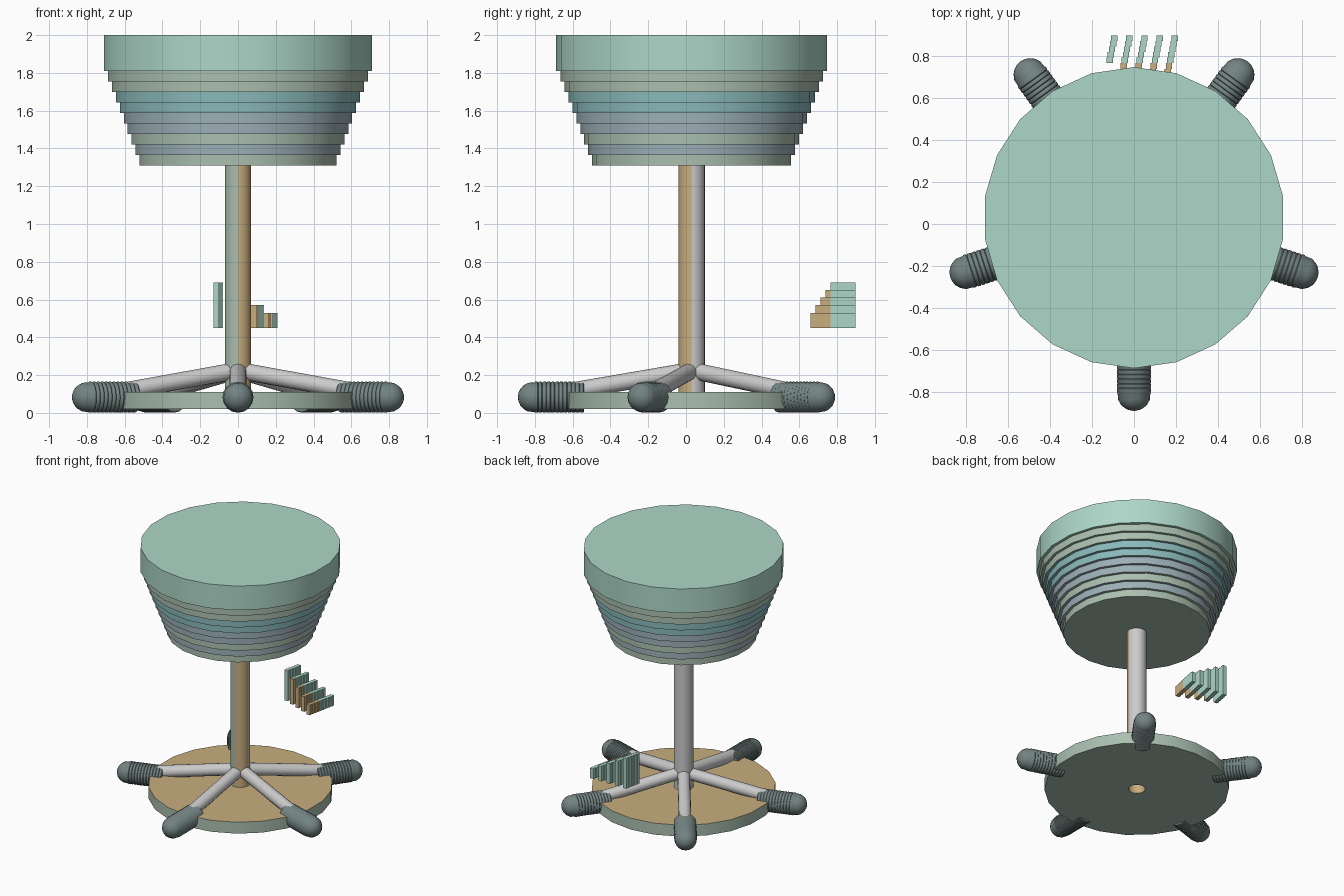
import bpy, bmesh, math
from mathutils import Matrix, Vector

if "Cube" in bpy.data.objects:
    bpy.data.objects.remove(bpy.data.objects["Cube"])

CY = 0.03  # stool axis sits slightly forward of the panel cluster


def material(name, rgb):
    m = bpy.data.materials.new(name)
    m.diffuse_color = (*rgb, 1)
    m.use_nodes = True
    m.node_tree.nodes["Principled BSDF"].inputs["Base Color"].default_value = m.diffuse_color
    return m


MINT = material("mint", (0.42, 0.68, 0.58))
TEAL = material("teal", (0.25, 0.48, 0.49))
SLATE = material("slate_blue", (0.33, 0.43, 0.47))
SAGE = material("sage", (0.40, 0.52, 0.43))
GOLD = material("gold", (0.58, 0.42, 0.21))
RUBBER = material("dark_rubber", (0.17, 0.23, 0.225))
METAL = material("metal", (0.60, 0.59, 0.60))


def finish(name, bm, mats, matrix=Matrix(), smooth=True):
    bmesh.ops.recalc_face_normals(bm, faces=bm.faces)
    me = bpy.data.meshes.new(name)
    bm.to_mesh(me)
    bm.free()
    for m in mats:
        me.materials.append(m)
    ob = bpy.data.objects.new(name, me)
    ob.matrix_world = matrix
    bpy.context.collection.objects.link(ob)
    if smooth:
        bpy.ops.object.select_all(action='DESELECT')
        bpy.context.view_layer.objects.active = ob
        ob.select_set(True)
        bpy.ops.object.shade_smooth_by_angle(angle=math.radians(35))
    return ob


def lathe(profile, sides, mat_of=lambda face: 0, closed=False):
    """Revolve (radius, height) points about z; open ends get flat caps."""
    bm = bmesh.new()
    rings = [[bm.verts.new((r * math.sin(2 * math.pi * k / sides),
                            r * math.cos(2 * math.pi * k / sides), z))
              for k in range(sides)] for r, z in profile]
    pairs = list(zip(rings, rings[1:]))
    if closed:
        pairs.append((rings[-1], rings[0]))
    else:
        bm.faces.new(rings[0])
        bm.faces.new(rings[-1])
    for a, b in pairs:
        for k in range(sides):
            j = (k + 1) % sides
            bm.faces.new((a[k], a[j], b[j], b[k]))
    bmesh.ops.recalc_face_normals(bm, faces=bm.faces)
    for f in bm.faces:
        f.material_index = mat_of(f)
    return bm


centre = Matrix.Translation((0, CY, 0))

# Seat: nine thin stepped layers under one thick cushion
steps = 9
dz = 0.5 / steps
profile = []
for i in range(steps):
    r = 0.527 + 0.0209 * i
    profile += [(r, 1.31 + dz * i), (r, 1.31 + dz * (i + 1))]
profile += [(0.717, 1.81), (0.717, 2.0)]
bands = [3, 2, 3, 2, 2, 1, 1, 3, 3]  # layer colours, bottom to top


def seat_colour(f):
    z = f.calc_center_median().z
    if abs(f.normal.z) > 0.5 and z < 1.32:
        return 3
    return 0 if z > 1.80 else bands[int((z - 1.311) / dz)]


finish("seat", lathe(profile, 22, seat_colour), [MINT, TEAL, SLATE, SAGE], centre)


# Pole: gold front-right quarter, sage front-left, metal back
def pole_colour(f):
    c = f.calc_center_median()
    return 2 if c.y > 0 else (0 if c.x > 0 else 1)


finish("pole", lathe([(0.07, 0.10), (0.07, 1.31)], 24, pole_colour),
       [GOLD, SAGE, METAL], centre)

# Base disc with a centre hole
finish("base_disc",
       lathe([(0.06, 0.02), (0.66, 0.02), (0.66, 0.11), (0.06, 0.11)], 22,
             lambda f: 1 if f.normal.z > 0.5 or f.calc_center_median().xy.length < 0.1 else 0,
             closed=True), [SAGE, GOLD], centre)

# Five legs: sloping tube plus ribbed rubber foot
foot = [(0.078, 0.57)]
for i in range(12):
    z = 0.57 + 0.022 * i
    foot += [(0.082, z + 0.004), (0.082, z + 0.016), (0.078, z + 0.022)]
foot += [(0.081 * math.cos(t), 0.838 + 0.082 * math.sin(t))
         for t in (0.35, 0.7, 1.0, 1.25, 1.5)]

for n in range(5):
    a = math.radians(-90 + 72 * n)
    d = Vector((math.cos(a), math.sin(a), 0))
    start = Vector((0, CY, 0.225))
    end = Vector((0, CY, 0.115)) + d * 0.64
    axis = end - start
    finish(f"leg_tube_{n + 1}", lathe([(0.045, 0), (0.045, axis.length)], 16), [METAL],
           Matrix.Translation(start) @ axis.to_track_quat('Z', 'Y').to_matrix().to_4x4())
    finish(f"foot_{n + 1}", lathe(foot, 16), [RUBBER],
           Matrix.Translation((0, CY, 0.083)) @ d.to_track_quat('Z', 'Y').to_matrix().to_4x4())

# Five small slanted panels behind, each a staggered row of bars
for i in range(5):
    bm = bmesh.new()
    h = 0.24 - 0.04 * i
    for k in range(5 + i):
        pos = Vector((-0.094 + 0.072 * i - 0.0055 * k, 0.885 - 0.0265 * k, 0.45 + h / 2))
        res = bmesh.ops.create_cube(bm, size=1, matrix=Matrix.Translation(pos)
                                    @ Matrix.Diagonal((0.03, 0.0265, h, 1)))
        for f in {f for v in res["verts"] for f in v.link_faces}:
            f.material_index = int(k >= 5)
    finish(f"back_panel_{i + 1}", bm, [MINT, GOLD], smooth=False)
